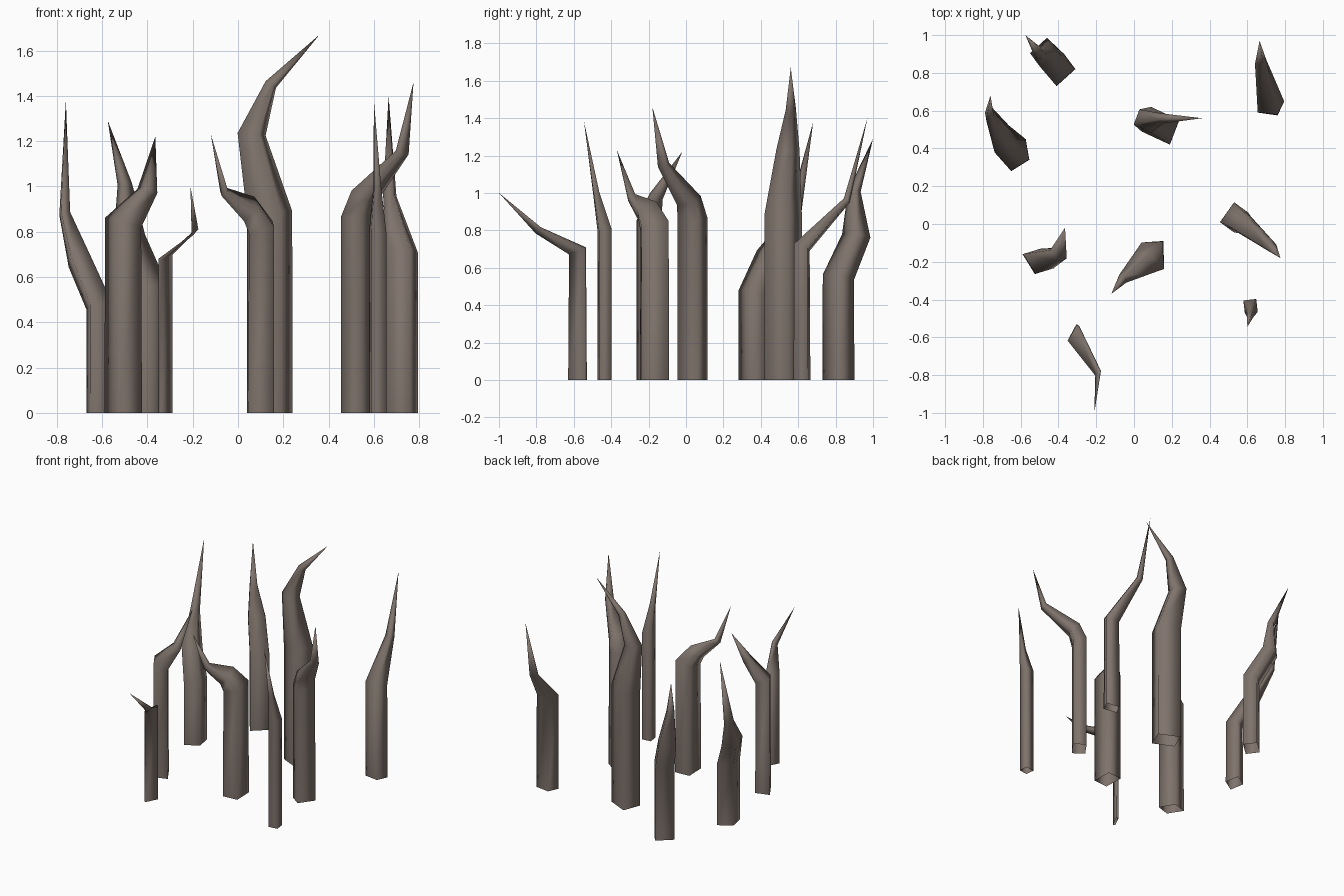
import bpy
import bmesh
from mathutils import Vector

default_cube = bpy.data.objects.get("Cube")
if default_cube:
    bpy.data.objects.remove(default_cube, do_unlink=True)

# One weathered brown for every spike
bark = bpy.data.materials.new("weathered_brown")
bark.use_nodes = True
colour = (0.21, 0.17, 0.148, 1)
bark.diffuse_color = colour
shader = next(n for n in bark.node_tree.nodes if n.type == 'BSDF_PRINCIPLED')
shader.inputs["Base Color"].default_value = colour
shader.inputs["Roughness"].default_value = 0.9

UP = Vector((0, 0, 1))


def bend_direction(points, index):
    """Average direction of the path on both sides of a joint."""
    incoming = (points[index] - points[index - 1]).normalized()
    outgoing = (points[index + 1] - points[index]).normalized()
    return (incoming + outgoing).normalized()


def spike(name, centre, right_corner, front_corner, top, joints, tip):
    """Four-sided post, open below, that bends through joints to a point.

    The cross-section is a parallelogram given by two corner offsets.
    Each joint is (x, y, z, scale of the cross-section).
    """
    a = Vector((*right_corner, 0))
    b = Vector((*front_corner, 0))
    section = [a, -b, -a, b]
    points = [Vector((*centre, 0)), Vector((*centre, top))]
    scales = [1, 1]
    for x, y, z, scale in joints:
        points.append(Vector((x, y, z)))
        scales.append(scale)
    points.append(Vector(tip))

    bm = bmesh.new()
    rings = []
    for index, scale in enumerate(scales):
        direction = bend_direction(points, index) if index else UP
        turn = UP.rotation_difference(direction)
        rings.append([bm.verts.new(points[index] + turn @ (corner * scale))
                      for corner in section])
    end = bm.verts.new(points[-1])

    # Walls between rings, then the pointed end
    count = len(section)
    for lower, upper in zip(rings, rings[1:]):
        for i in range(count):
            j = (i + 1) % count
            bm.faces.new((lower[i], lower[j], upper[j], upper[i]))
    for i in range(count):
        bm.faces.new((rings[-1][i], rings[-1][(i + 1) % count], end))
    for face in bm.faces:
        face.smooth = True

    mesh = bpy.data.meshes.new(name)
    bm.to_mesh(mesh)
    bm.free()
    mesh.materials.append(bark)
    obj = bpy.data.objects.new(name, mesh)
    bpy.context.collection.objects.link(obj)
    return obj


# Front spikes
spike("front_right_spike", (-.32, -.58), (.03, .04), (-.015, -.05), .69,
      [(-.19, -.79, .8, .45)], (-.21, -1, 1))
spike("front_left_thin_spike", (.617, -.435), (.038, -.03), (-.03, -.038), .8,
      [(.615, -.48, 1, .45)], (.6, -.545, 1.38))
spike("front_middle_spike", (.1, -.168), (.06, -.07), (-.055, -.078), .82,
      [(.05, -.205, .9, .78), (-.06, -.29, .975, .3)], (-.12, -.37, 1.23))
spike("middle_right_spike", (-.507, -.197), (.083, -.037), (-.018, -.068), .84,
      [(-.4, -.16, .98, .55)], (-.365, -.02, 1.22))

# Middle spikes
spike("middle_left_spike", (.53, .035), (.075, .025), (0, -.08), .86,
      [(.56, .015, .96, .85), (.725, -.12, 1.15, .4)], (.775, -.18, 1.46))
spike("tall_centre_spike", (.14, .52), (.1, .03), (.05, -.1), .88,
      [(.06, .545, 1.23, .62), (.145, .56, 1.45, .27)], (.36, .56, 1.67))

# Back spikes
spike("back_right_outer_spike", (-.612, .365), (.058, -.025), (-.038, -.085), .47,
      [(-.7, .45, .67, .9), (-.765, .58, .88, .42)], (-.76, .68, 1.38))
spike("back_right_inner_spike", (-.39, .815), (.08, .005), (-.02, -.085), .55,
      [(-.48, .91, .77, .9), (-.5, .9, 1.01, .4)], (-.575, 1, 1.29))
spike("back_left_spike", (.725, .62), (.07, .03), (.035, -.045), .71,
      [(.67, .86, .96, .42)], (.665, .97, 1.4))
